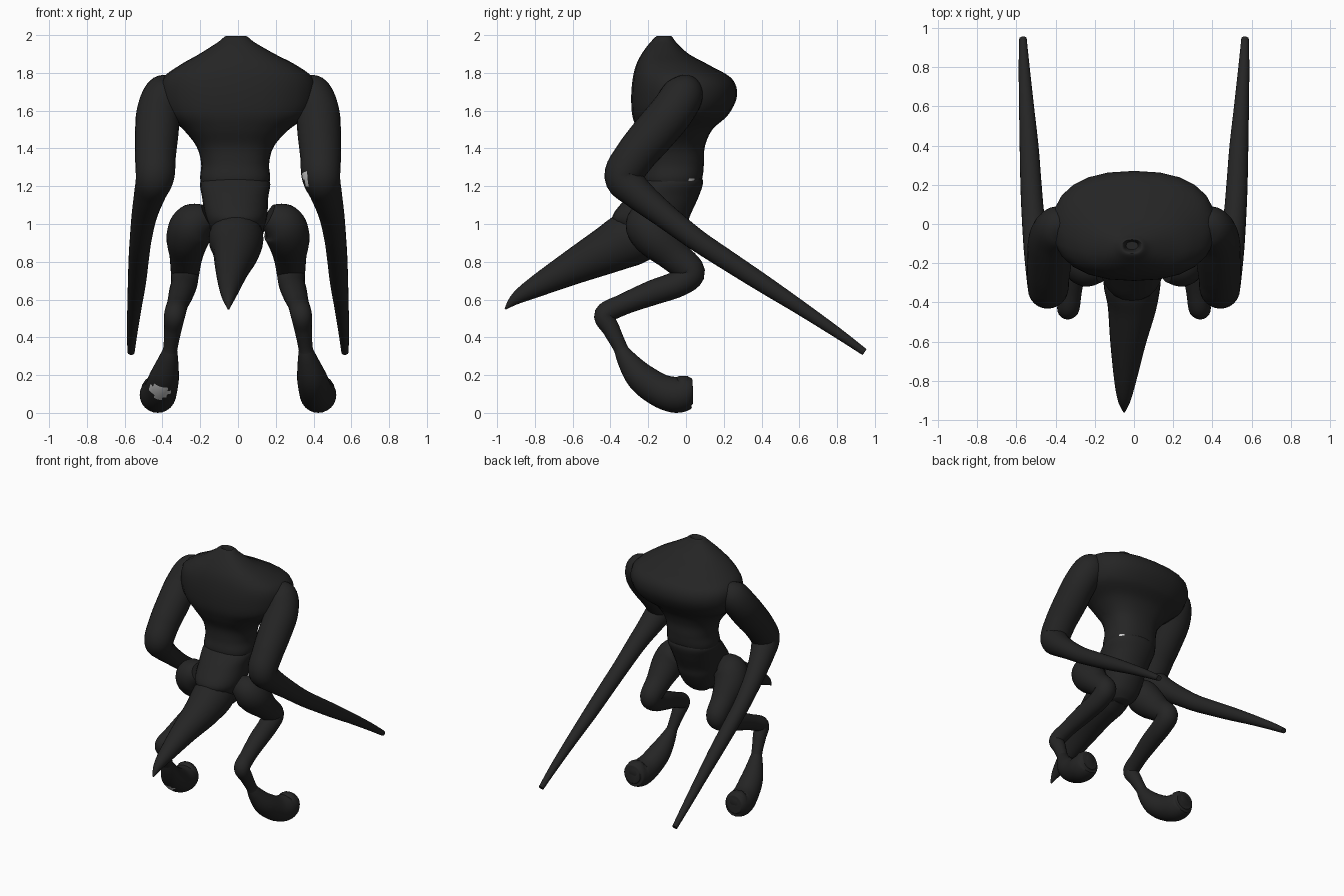
import bpy, math
from mathutils import Vector

if "Cube" in bpy.data.objects:
    bpy.data.objects.remove(bpy.data.objects["Cube"])


def material(name, v):
    m = bpy.data.materials.new(name)
    m.diffuse_color = (v, v, v, 1)
    m.use_nodes = True
    m.node_tree.nodes["Principled BSDF"].inputs["Base Color"].default_value = m.diffuse_color
    return m


DARK = material("charcoal skin", 0.018)
PALE = material("pale scuff", 0.6)


def spline(pts, steps):
    """Catmull-Rom interpolation of equal-length tuples."""
    out = []
    for i in range(len(pts) - 1):
        p = [Vector(pts[min(max(i + k, 0), len(pts) - 1)]) for k in (-1, 0, 1, 2)]
        for s in range(steps):
            t = s / steps
            out.append(0.5 * (2 * p[1] + (p[2] - p[0]) * t
                              + (2 * p[0] - 5 * p[1] + 4 * p[2] - p[3]) * t * t
                              + (3 * p[1] - p[0] - 3 * p[2] + p[3]) * t ** 3))
    out.append(Vector(pts[-1]))
    return out


def loft(name, pts, flat=False, power=1.0, side=1, steps=6, n=24, patches=()):
    """Skin through rings (x, y, z, half width, half depth)."""
    rings = spline(pts, steps)
    centres = [Vector(r[:3]) for r in rings]
    verts, faces = [], []
    for i, r in enumerate(rings):
        t = (centres[min(i + 1, len(rings) - 1)] - centres[max(i - 1, 0)]).normalized()
        if flat:
            u, v = Vector((1, 0, 0)), Vector((0, 1, 0))
        else:
            u = Vector((1, 0, 0))
            u = (u - t * u.dot(t)).normalized()
            v = t.cross(u)
        for k in range(n):
            a = 2 * math.pi * k / n
            c, s = math.cos(a), math.sin(a)
            c = math.copysign(abs(c) ** power, c)
            s = math.copysign(abs(s) ** power, s)
            p = centres[i] + u * c * max(r[3], 0.004) + v * s * max(r[4], 0.004)
            verts.append((p.x * side, p.y, p.z))
    for i in range(len(rings) - 1):
        for k in range(n):
            a, b = i * n + k, i * n + (k + 1) % n
            faces.append((a, b, b + n, a + n))
    faces += [tuple(range(n))[::-1], tuple(range(len(verts) - n, len(verts)))]
    if side < 0:
        faces = [f[::-1] for f in faces]
    me = bpy.data.meshes.new(name)
    me.from_pydata(verts, [], faces)
    if flat and pts[0][2] > pts[-1][2]:
        me.flip_normals()
    me.materials.append(DARK)
    me.materials.append(PALE)
    # Small pale scuffs: faces close to a point
    for f in me.polygons:
        if any((f.center - Vector(c)).length < r for c, r in patches):
            f.material_index = 1
    ob = bpy.data.objects.new(name, me)
    bpy.context.collection.objects.link(ob)
    bpy.ops.object.select_all(action='DESELECT')
    ob.select_set(True)
    bpy.context.view_layer.objects.active = ob
    bpy.ops.object.shade_smooth_by_angle(angle=math.radians(45))
    return ob


def rnd(pts):
    """Round sections: repeat the single radius."""
    return [(x, y, z, r, r) for x, y, z, r in pts]


# Hunched chest narrowing to the waist, with a shallow neck socket on top
loft("chest", [
    (-.015, -.08, 1.17, .165, .13), (-.015, -.07, 1.24, .185, .155),
    (-.015, -.06, 1.32, .18, .155), (-.015, -.06, 1.41, .205, .16),
    (-.01, -.06, 1.5, .28, .20), (0, -.03, 1.58, .38, .255),
    (0, -.01, 1.68, .415, .28), (0, -.02, 1.77, .40, .262),
    (0, -.07, 1.84, .31, .195), (-.005, -.11, 1.90, .20, .125),
    (-.01, -.12, 1.96, .10, .07), (-.01, -.115, 1.995, .05, .035),
    (-.01, -.11, 1.95, .03, .02)], flat=True, power=.85,
    patches=[((.16, .04, 1.23), .03)])

# Pelvis with a ridge sweeping back to the tail root
loft("pelvis", [
    (-.01, -.16, .83, .07, .06), (-.01, -.17, .88, .12, .12),
    (-.01, -.18, .97, .15, .18), (-.01, -.185, 1.04, .165, .205),
    (-.015, -.125, 1.14, .175, .19), (-.015, -.075, 1.22, .185, .165),
    (-.015, -.06, 1.27, .15, .13)], flat=True, power=.9)

# Tapered tail
loft("tail", rnd([
    (-.01, -.2, .95, .13), (-.01, -.3, .92, .145), (-.01, -.42, .86, .125),
    (-.03, -.6, .77, .092), (-.045, -.8, .665, .056),
    (-.05, -.9, .605, .032), (-.05, -.957, .55, .005)]))

for side, label in ((1, "right"), (-1, "left")):
    # Upper arm bends at the elbow into a long blade-like forearm
    loft(label + "_arm", rnd([
        (.33, .0, 1.75, .05), (.38, -.01, 1.70, .105), (.42, -.07, 1.60, .115),
        (.43, -.17, 1.48, .115), (.437, -.27, 1.36, .108),
        (.44, -.33, 1.25, .102), (.465, -.26, 1.165, .085),
        (.495, -.12, 1.05, .068), (.515, .05, .92, .058),
        (.525, .2, .82, .054), (.535, .4, .69, .048), (.548, .6, .56, .038),
        (.56, .8, .425, .028), (.566, .945, .322, .019)]), side=side,
        patches=[((.36, -.38, 1.25), .035)] if side > 0 else ())

    # Rounded hip, thigh, backward shin and hock
    loft(label + "_leg", rnd([
        (.16, -.23, 1.04, .07), (.23, -.21, 1.0, .115), (.265, -.16, .93, .115),
        (.275, -.06, .83, .088), (.28, .025, .745, .076), (.285, -.04, .685, .07),
        (.30, -.18, .635, .066), (.32, -.33, .575, .056), (.335, -.43, .52, .056),
        (.345, -.395, .44, .046), (.357, -.35, .35, .038),
        (.365, -.33, .30, .04)]), side=side)

    # Club foot with a blunt toe
    loft(label + "_foot", rnd([
        (.355, -.355, .36, .03), (.368, -.315, .285, .052),
        (.39, -.24, .19, .078), (.41, -.14, .12, .088),
        (.425, -.05, .095, .095), (.43, .01, .11, .085),
        (.43, .035, .112, .065)]), side=side,
        patches=[((-.41, -.24, .13), .055)] if side < 0 else ())
    # Raised knob on top of the toe
    loft(label + "_toe_knob", [
        (.43 * side, -.01, .05, .05, .03), (.43 * side, -.01, .12, .085, .05),
        (.43 * side, -.015, .175, .06, .045), (.43 * side, -.015, .195, .03, .025)],
        flat=True, n=10, steps=2)
